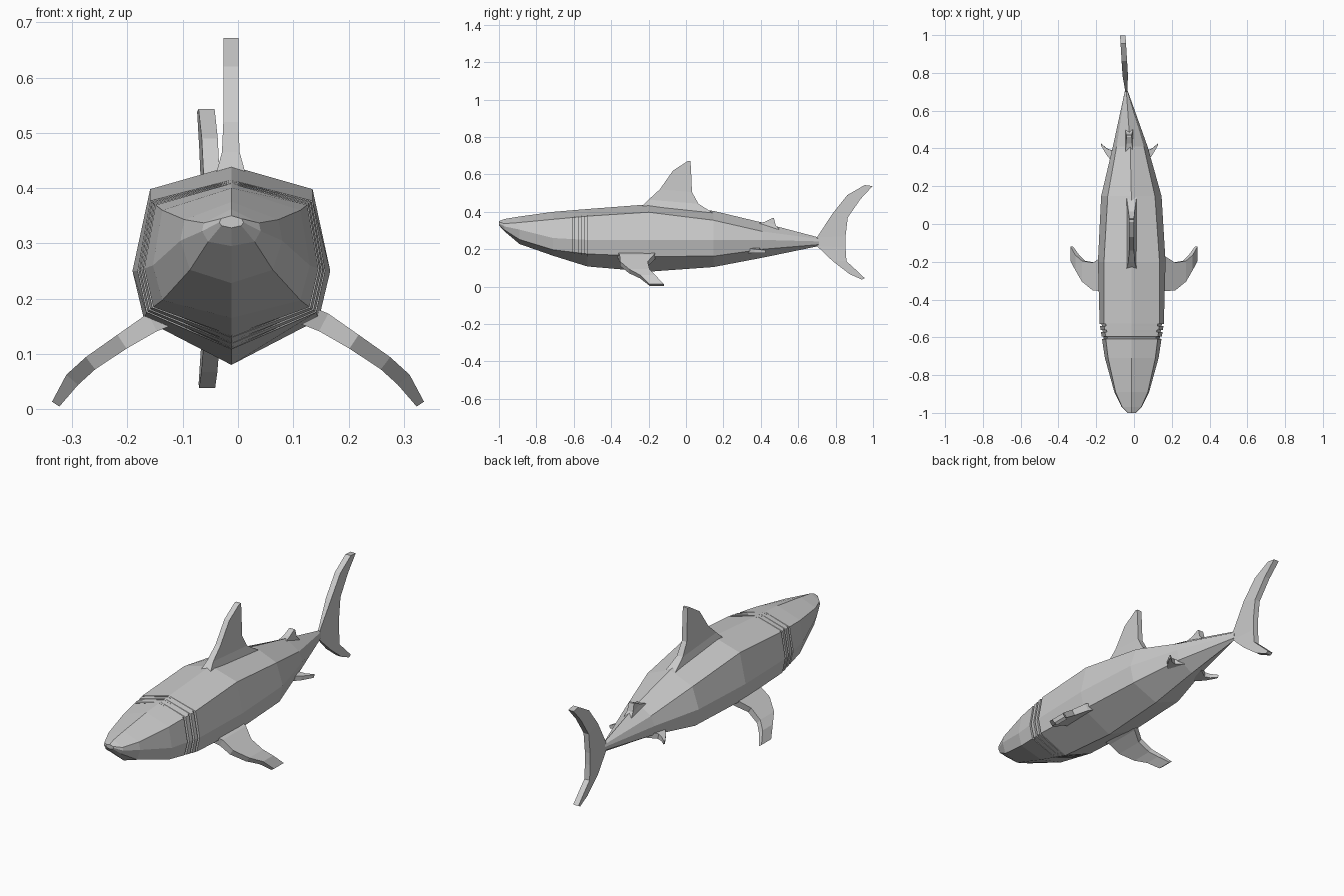
import bpy, bmesh
from mathutils import Vector


def loft(name, rings):
    """Skin closed rings of equal size into one capped, flat-shaded mesh."""
    bm = bmesh.new()
    vs = [[bm.verts.new(p) for p in r] for r in rings]
    n = len(vs[0])
    for a, b in zip(vs, vs[1:]):
        for i in range(n):
            j = (i + 1) % n
            bm.faces.new((a[i], a[j], b[j], b[i]))
    bm.faces.new(vs[0])
    bm.faces.new(vs[-1][::-1])
    bmesh.ops.recalc_face_normals(bm, faces=bm.faces)
    me = bpy.data.meshes.new(name)
    bm.to_mesh(me)
    bm.free()
    ob = bpy.data.objects.new(name, me)
    bpy.context.collection.objects.link(ob)
    return ob


def upright_fin(name, stations, centre, half):
    """Vertical fin from (lead y, lead z, trail y, trail z, half thickness)."""
    rings = []
    for ly, lz, ty, tz, t in stations:
        a, b = half(ly, t), half(ty, t)
        rings.append([(centre(ly) - a, ly, lz), (centre(ly) + a, ly, lz),
                      (centre(ty) + b, ty, tz), (centre(ty) - b, ty, tz)])
    return loft(name, rings)


def side_fin(name, stations, side, cx):
    """Sideways fin from (x, z, lead y, trail y, half thickness)."""
    rings = []
    for i, (x, z, ly, ty, t) in enumerate(stations):
        p = stations[max(i - 1, 0)]
        q = stations[min(i + 1, len(stations) - 1)]
        d = Vector((q[1] - p[1], p[0] - q[0])).normalized() * t
        rings.append([(cx + side * (x + s * d.x), y, z + s * d.y)
                      for y, s in ((ly, 1), (ly, -1), (ty, -1), (ty, 1))])
    return loft(name, rings)


# Body sections: y, centre x, top z, shoulder z/w, middle z/w, lower z/w, bottom z
SECTIONS = [
    (-1.0, -.012, .350, .345, .018, .338, .022, .332, .018, .328),
    (-.97, -.012, .362, .337, .050, .322, .053, .303, .042, .295),
    (-.89, -.012, .375, .343, .085, .305, .092, .252, .075, .228),
    (-.71, -.012, .400, .360, .125, .260, .142, .197, .125, .165),
    (-.527, -.012, .415, .377, .147, .250, .170, .175, .154, .108),
    (-.20, -.012, .440, .398, .147, .250, .179, .162, .158, .080),
    (.147, -.014, .405, .355, .125, .250, .160, .163, .140, .105),
    (.41, -.020, .342, .295, .072, .250, .092, .200, .078, .155),
    (.71, -.041, .263, .255, .005, .242, .006, .225, .005, .217),
]


def ring(s, inset=0.0):
    y, c, top, sz, sw, mz, mw, lz, lw, bot = s
    half = [(sw - inset, sz), (mw - inset, mz), (lw - inset, lz)]
    return ([(c, y, top)] + [(c + w, y, z) for w, z in half] + [(c, y, bot)]
            + [(c - w, y, z) for w, z in reversed(half)])


def between(a, b, y):
    f = (y - a[0]) / (b[0] - a[0])
    return tuple(p + (q - p) * f for p, q in zip(a, b))


# Body with three shallow gill grooves on each side
rings = [ring(s) for s in SECTIONS[:4]]
for y in (-.608, -.573, -.541):
    for dy, inset in ((0, 0), (.001, .010), (.011, .010), (.012, 0)):
        rings.append(ring(between(SECTIONS[3], SECTIONS[4], y + dy), inset))
rings += [ring(s) for s in SECTIONS[4:]]
loft("body", rings)

# Main back fin, flared into the back
upright_fin("back_fin", [
    (-.24, .425, .147, .392, .027),
    (-.20, .465, .067, .443, .016),
    (-.14, .52, .032, .505, .0135),
    (-.07, .62, .028, .60, .0135),
    (.01, .672, .024, .672, .0135)],
    lambda y: -.013, lambda y, t: t)

# Small rear back fin
upright_fin("rear_back_fin", [
    (.38, .335, .50, .305, .020),
    (.425, .348, .48, .328, .016),
    (.460, .366, .470, .366, .014)],
    lambda y: -.026, lambda y, t: t)

# Tail fin, thin at the stem and swung slightly sideways
upright_fin("tail_fin", [
    (.955, .543, .998, .538, .0145),
    (.863, .490, .933, .468, .0145),
    (.785, .393, .865, .370, .0145),
    (.700, .263, .853, .270, .0145),
    (.700, .217, .853, .210, .0145),
    (.785, .136, .858, .136, .0145),
    (.875, .067, .905, .093, .0145),
    (.940, .038, .955, .046, .0145)],
    lambda y: -.041 - .062 * (y - .7),
    lambda y, t: min(t, .005 + .11 * (y - .7)))

# Paired chest and belly fins
for label, side in (("right", 1), ("left", -1)):
    side_fin(label + "_chest_fin", [
        (.11, .175, -.37, -.16, .018),
        (.155, .157, -.355, -.17, .018),
        (.21, .122, -.352, -.205, .015),
        (.267, .083, -.305, -.195, .014),
        (.300, .053, -.245, -.165, .014),
        (.330, .009, -.195, -.118, .008)], side, 0)
    side_fin(label + "_belly_fin", [
        (.05, .198, .30, .42, .013),
        (.095, .193, .335, .39, .013),
        (.120, .190, .365, .400, .011),
        (.150, .188, .415, .425, .008)], side, -.024)
